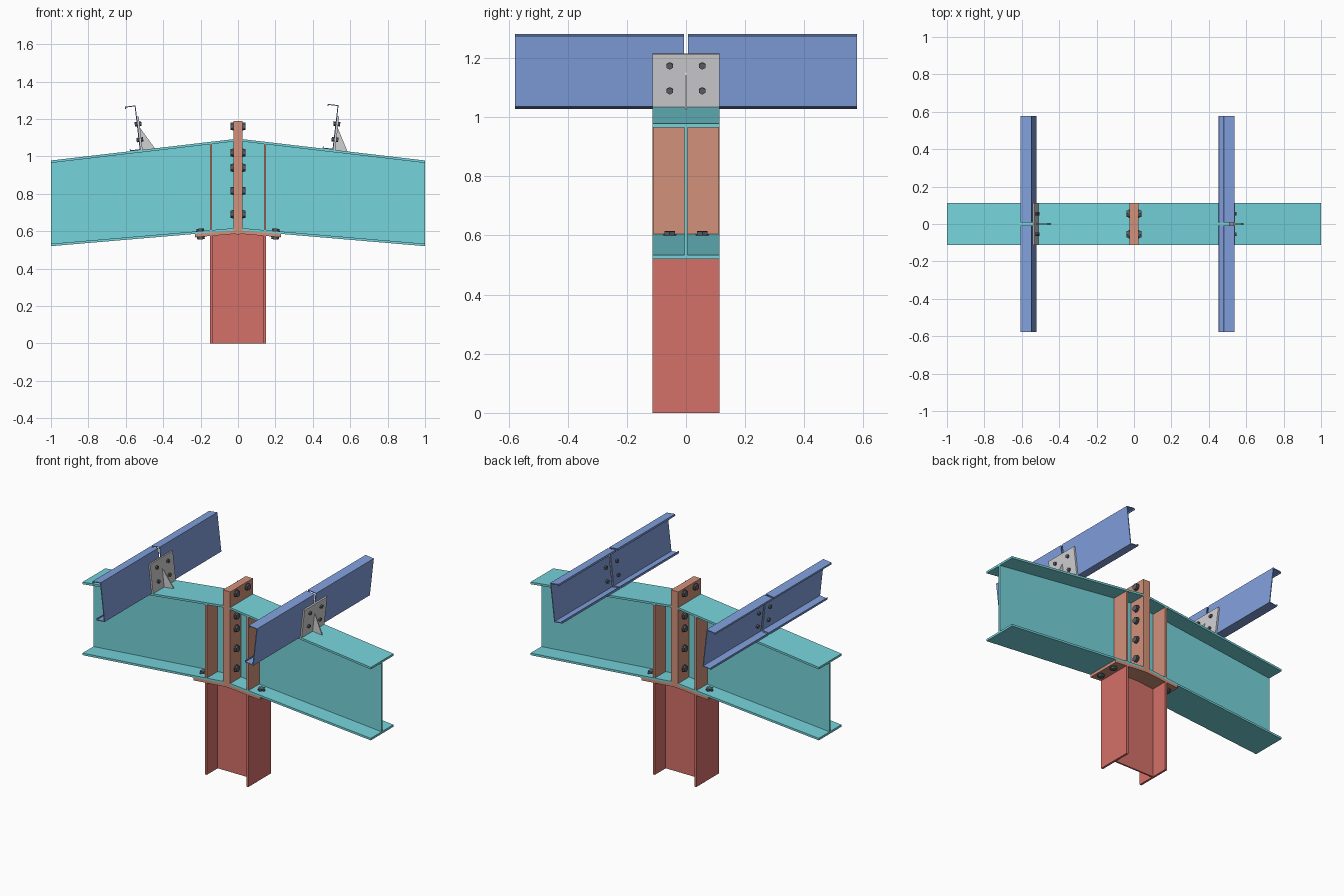
import bpy
import bmesh
from mathutils import Vector, Matrix

cube = bpy.data.objects.get("Cube")
if cube:
    bpy.data.objects.remove(cube, do_unlink=True)


def material(name, rgb):
    linear = [((c + 0.055) / 1.055) ** 2.4 for c in rgb]
    m = bpy.data.materials.new(name)
    m.use_nodes = True
    m.diffuse_color = (*linear, 1)
    m.node_tree.nodes["Principled BSDF"].inputs["Base Color"].default_value = (*linear, 1)
    return m


TEAL = material("teal steel", (0.46, 0.83, 0.86))
RED = material("red steel", (0.83, 0.44, 0.41))
SALMON = material("salmon plate", (0.83, 0.57, 0.48))
BLUE = material("blue steel", (0.51, 0.63, 0.87))
GREY = material("grey plate", (0.82, 0.82, 0.83))
DARK = material("dark bolt", (0.36, 0.38, 0.41))

HALF = 0.1125    # half width of the main members
FLANGE = 0.013
WEB = 0.005      # half thickness of webs
SLOPE = 0.117


def top(x):
    return 1.095 - SLOPE * abs(x)


def bottom(x):
    return 0.605 - 0.085 * abs(x)


def finish(name, bm, mat):
    bmesh.ops.recalc_face_normals(bm, faces=bm.faces)
    mesh = bpy.data.meshes.new(name)
    bm.to_mesh(mesh)
    bm.free()
    mesh.materials.append(mat)
    obj = bpy.data.objects.new(name, mesh)
    bpy.context.collection.objects.link(obj)
    return obj


def prism(bm, profile, y0, y1):
    """Extrude an x-z outline from y0 to y1."""
    face = bm.faces.new([bm.verts.new((x, y0, z)) for x, z in profile])
    ext = bmesh.ops.extrude_face_region(bm, geom=[face])
    verts = [v for v in ext["geom"] if isinstance(v, bmesh.types.BMVert)]
    bmesh.ops.translate(bm, verts=verts, vec=(0, y1 - y0, 0))


def rect(x0, x1, z0, z1):
    return [(x0, z0), (x1, z0), (x1, z1), (x0, z1)]


def band(x0, x1, low, high):
    return [(x0, low(x0)), (x1, low(x1)), (x1, high(x1)), (x0, high(x0))]


def bolt(bm, centre, axis, radius, length):
    """Washer and hexagonal heads on both ends of a shank."""
    turn = Vector(axis).to_track_quat("Z", "Y").to_matrix().to_4x4()
    for sides, r, l in ((6, radius, length), (12, radius * 1.12, length - 0.022)):
        bmesh.ops.create_cone(bm, cap_ends=True, segments=sides, radius1=r, radius2=r,
                              depth=l, matrix=Matrix.Translation(centre) @ turn)


# Column: two flanges and a web
bm = bmesh.new()
for x0, x1 in ((-0.15, -0.137), (0.137, 0.15)):
    prism(bm, rect(x0, x1, 0, 0.58), -HALF, HALF)
prism(bm, rect(-0.137, 0.137, 0, 0.585), -WEB, WEB)
finish("column", bm, RED)

# Cap plate bent to the underside of the rafters
bm = bmesh.new()
xs = (-0.23, 0, 0.23)
prism(bm, [(x, bottom(x) - 0.018) for x in xs] + [(x, bottom(x)) for x in reversed(xs)],
      -HALF, HALF)
finish("cap_plate", bm, SALMON)

bolts = bmesh.new()
for side, word in ((1, "left"), (-1, "right")):
    # Rafter: sloping flanges and web
    a, b = side * 0.024, side * 1.0
    bm = bmesh.new()
    prism(bm, band(a, b, lambda x: top(x) - FLANGE, top), -HALF, HALF)
    prism(bm, band(a, b, bottom, lambda x: bottom(x) + FLANGE), -HALF, HALF)
    prism(bm, band(a, b, lambda x: bottom(x) + FLANGE, lambda x: top(x) - FLANGE), -WEB, WEB)
    finish(word + "_rafter", bm, TEAL)

    # End plate at the ridge
    bm = bmesh.new()
    prism(bm, rect(0, side * 0.025, 0.59, 1.19), -HALF, HALF)
    finish(word + "_end_plate", bm, SALMON)

    # Stiffeners on both faces of the web
    bm = bmesh.new()
    for y in (-1, 1):
        prism(bm, band(side * 0.138, side * 0.151, lambda x: bottom(x) + FLANGE,
                       lambda x: top(x) - FLANGE), y * WEB, y * (HALF - 0.001))
    finish(word + "_stiffeners", bm, SALMON)

    # Cap plate bolts
    for y in (-0.055, 0.055):
        bolt(bolts, (side * 0.2, y, bottom(0.2) - 0.003), (side * 0.085, 0, 1), 0.02, 0.058)

# Ridge bolts
for z in (0.69, 0.815, 0.94, 1.02, 1.16):
    for y in (-0.055, 0.055):
        bolt(bolts, (0, y, z), (1, 0, 0), 0.02, 0.082)
finish("connection_bolts", bolts, DARK)

# Purlins: lipped channels standing square to each rafter
T, H, W, LIP = 0.005, 0.24, 0.058, 0.012
channel = [(0, 0), (0, H), (-W, H), (-W, H - LIP), (T - W, H - LIP), (T - W, H - T),
           (-T, H - T), (-T, T), (T - W, T), (T - W, LIP), (-W, LIP), (-W, 0)]
for word, base, side in (("left", 0.51, 1), ("right", -0.52, -1)):
    along = Vector((1, 0, -side * SLOPE)).normalized()
    up = Vector((side * SLOPE, 0, 1)).normalized()
    origin = Vector((base, 0, top(base)))

    def place(points):
        spots = [origin + along * u + up * v for u, v in points]
        return [(p.x, p.z) for p in spots]

    bm = bmesh.new()
    for y0, y1 in ((-0.578, -0.007), (0.007, 0.578)):
        prism(bm, place(channel), y0, y1)
    finish(word + "_purlin", bm, BLUE)

    # Cleat plate with a triangular gusset
    bm = bmesh.new()
    prism(bm, place(rect(0, 0.01, 0, 0.18)), -HALF, HALF)
    prism(bm, place([(0.01, 0), (0.076, 0), (0.01, 0.118)]), -0.003, 0.003)
    finish(word + "_cleat", bm, GREY)

    # Cleat bolts
    bm = bmesh.new()
    for v in (0.055, 0.14):
        for y in (-0.055, 0.055):
            bolt(bm, origin + along * 0.002 + up * v + Vector((0, y, 0)), along, 0.012, 0.036)
    finish(word + "_cleat_bolts", bm, DARK)
